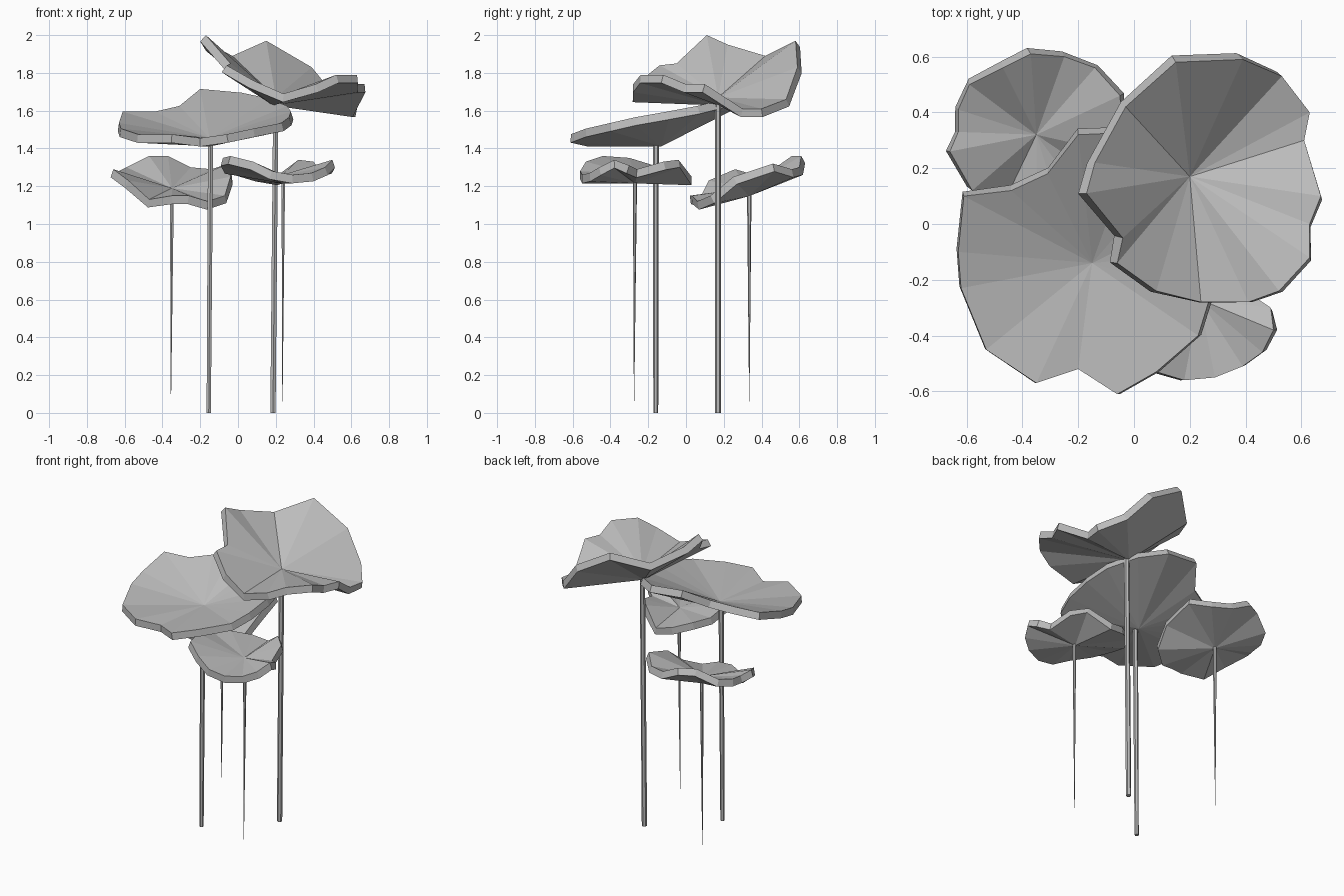
import bpy
import bmesh
from mathutils import Vector

default_cube = bpy.data.objects.get("Cube")
if default_cube is not None:
    bpy.data.objects.remove(default_cube, do_unlink=True)

UNIT = 0.01          # leaf outlines are given in hundredths
LEAF_THICKNESS = 0.045
STEM_SIDES = 6


def make_material(name, colour):
    material = bpy.data.materials.new(name)
    material.use_nodes = True
    material.diffuse_color = colour
    shader = material.node_tree.nodes["Principled BSDF"]
    shader.inputs["Base Color"].default_value = colour
    return material


leaf_grey = make_material("soft_grey", (0.5, 0.5, 0.5, 1))


def finish_object(name, mesh_builder):
    """Turn a bmesh into a flat shaded object in the scene."""
    mesh = bpy.data.meshes.new(name)
    mesh_builder.to_mesh(mesh)
    mesh_builder.free()
    mesh.materials.append(leaf_grey)
    new_object = bpy.data.objects.new(name, mesh)
    bpy.context.scene.collection.objects.link(new_object)
    return new_object


def add_leaf(name, centre, rim):
    """Fan of triangles from the leaf centre to a wavy rim, thickened below.

    Rim points are (x, y, rise above the centre), listed counter-clockwise.
    """
    builder = bmesh.new()
    middle = builder.verts.new(centre)
    base = Vector((0, 0, centre[2]))
    edge = [builder.verts.new(base + Vector(point) * UNIT) for point in rim]
    for start, end in zip(edge, edge[1:] + edge[:1]):
        builder.faces.new((middle, start, end))
    leaf = finish_object(name, builder)
    thicken = leaf.modifiers.new("leaf_thickness", "SOLIDIFY")
    thicken.thickness = LEAF_THICKNESS
    thicken.offset = -1


def add_stem(name, bottom, top, bottom_radius, top_radius):
    """Faceted stem, optionally tapering, that may lean slightly."""
    builder = bmesh.new()
    bottom, top = Vector(bottom), Vector(top)
    result = bmesh.ops.create_cone(
        builder, cap_ends=True, segments=STEM_SIDES,
        radius1=bottom_radius, radius2=top_radius, depth=(top - bottom).z)
    halfway = (bottom + top) / 2
    lean = (top - bottom) / (top - bottom).z
    for vert in result["verts"]:
        height = vert.co.z
        vert.co = halfway + lean * height + Vector((vert.co.x, vert.co.y, 0))
    finish_object(name, builder)


# Tall leaf, strongly cupped, with a raised back lobe
add_leaf("tall_leaf", (0.2, 0.17, 1.67), [
    (67, 10, 7), (61, 30, -6), (63, 40, -6), (53, 53, -1), (39, 59, 16),
    (15, 58, 30), (-3, 42, 22), (-14, 22, 28), (-17, 11, 33), (-4, -5, 18),
    (-6, -14, 17), (8, -24, 9), (24, -28, 2), (41, -28, 7), (52, -24, 12),
    (63, -12, 12), (63, 0, 7)])

# Broad leaf, sloping down to the front
add_leaf("broad_leaf", (-0.15, -0.14, 1.455), [
    (28, -10, 14), (26, 6, 17), (16, 22, 21), (2, 33, 24), (-20, 32, 26),
    (-31, 18, 17), (-44, 12, 14), (-61, 10, 14), (-63, -10, 8),
    (-62, -23, 5), (-53, -45, 2), (-35, -57, 2), (-20, -52, 0),
    (-6, -61, 2), (8, -53, 5), (23, -40, 8), (27, -27, 11)])

# Small leaf at the back, tipped up towards the rear
add_leaf("back_leaf", (-0.35, 0.32, 1.19), [
    (-4, 25, 6), (-5, 46, 13), (-14, 56, 10), (-25, 60, 11), (-37, 61, 17),
    (-47, 56, 17), (-59, 50, 11), (-63, 41, 9), (-63, 33, 8), (-66, 26, 10),
    (-58, 12, 4), (-47, 7, -6), (-35, 2, -4), (-26, 3, -4), (-16, 6, -7),
    (-7, 13, -4)])

# Small leaf at the front, with a rippled rim
add_leaf("front_leaf", (0.235, -0.27, 1.26), [
    (43, -26, 3), (40, -12, 7), (32, -4, 8), (20, 3, -1), (10, 1, 1),
    (0, -7, 4), (-6, -17, 5), (-8, -30, 9), (-4, -44, 10), (8, -53, 7),
    (18, -56, 2), (29, -55, 0), (39, -51, 1), (46, -46, 4), (50, -38, 8),
    (49, -30, 5)])

# Thick stems reach the ground, thin ones taper to a point
add_stem("tall_stem", (0.185, 0.17, 0), (0.2, 0.17, 1.65), 0.016, 0.016)
add_stem("broad_stem", (-0.155, -0.16, 0), (-0.145, -0.16, 1.44), 0.013, 0.016)
add_stem("back_stem", (-0.355, 0.335, 0.06), (-0.35, 0.335, 1.17), 0.001, 0.012)
add_stem("front_stem", (0.235, -0.275, 0.06), (0.24, -0.27, 1.24), 0.001, 0.011)
